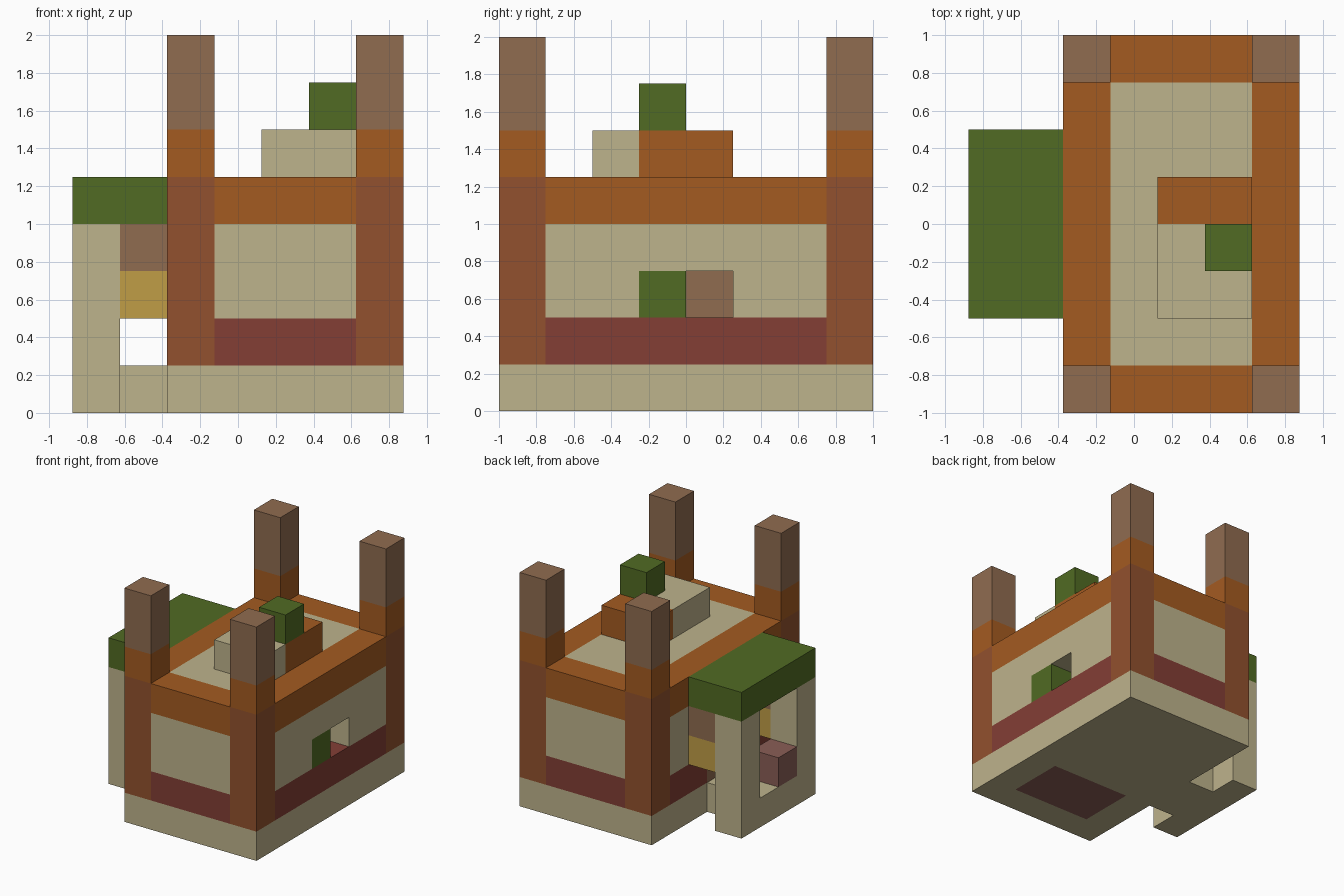
import bpy
import bmesh
from mathutils import Vector

if "Cube" in bpy.data.objects:
    bpy.data.objects.remove(bpy.data.objects["Cube"], do_unlink=True)

CELL = 0.25
ORIGIN = Vector((-0.875, -1, 0))


def linear(v):
    v /= 255
    return v / 12.92 if v <= 0.04045 else ((v + 0.055) / 1.055) ** 2.4


def material(name, r, g, b):
    colour = (linear(r), linear(g), linear(b), 1)
    mat = bpy.data.materials.new(name)
    mat.use_nodes = True
    mat.diffuse_color = colour
    bsdf = mat.node_tree.nodes["Principled BSDF"]
    bsdf.inputs["Base Color"].default_value = colour
    bsdf.inputs["Roughness"].default_value = 0.9
    return mat


beige = material("beige plaster", 190, 179, 140)
orange = material("orange timber", 164, 91, 33)
rust = material("rust timber", 146, 81, 46)
red = material("dark red brick", 131, 62, 53)
brown = material("brown wood", 144, 108, 80)
green = material("leaf green", 81, 107, 35)
yellow = material("straw yellow", 192, 158, 70)
pink = material("dusty pink", 138, 94, 86)


def box(name, mat, xs, ys, zs):
    """Block spanning whole grid cells, each range given as (start, end)."""
    low = ORIGIN + CELL * Vector((xs[0], ys[0], zs[0]))
    high = ORIGIN + CELL * Vector((xs[1], ys[1], zs[1]))
    bm = bmesh.new()
    bmesh.ops.create_cube(bm, size=1)
    for v in bm.verts:
        v.co = Vector(v.co[a] * (high[a] - low[a]) for a in range(3))
    mesh = bpy.data.meshes.new(name)
    bm.to_mesh(mesh)
    bm.free()
    mesh.materials.append(mat)
    obj = bpy.data.objects.new(name, mesh)
    obj.location = (low + high) / 2
    bpy.context.collection.objects.link(obj)


# Foundation around the inset floor panel
box("foundation_back", beige, (2, 7), (3, 8), (0, 1))
box("foundation_front", beige, (2, 7), (0, 1), (0, 1))
box("foundation_right", beige, (2, 3), (1, 3), (0, 1))
box("foundation_left", beige, (6, 7), (1, 3), (0, 1))
box("floor_panel", pink, (3, 6), (1, 3), (0, 1))

# Corner posts
for side, i in (("right", 2), ("left", 6)):
    for end, j in (("front", 0), ("back", 7)):
        for part, mat, zs in (("post", rust, (1, 5)), ("collar", orange, (5, 6)),
                              ("post_top", brown, (6, 8))):
            box(f"{end}_{side}_{part}", mat, (i, i + 1), (j, j + 1), zs)

# Front and back walls
for end, j in (("front", 0), ("back", 7)):
    for part, mat, zs in (("brick", red, (1, 2)), ("wall", beige, (2, 4)),
                          ("beam", orange, (4, 5))):
        box(f"{end}_{part}", mat, (3, 6), (j, j + 1), zs)

# Side walls, each with an opening in the middle
for side, i, start in (("right", 2, 4), ("left", 6, 3)):
    xs = (i, i + 1)
    box(f"{side}_wall_front", beige, xs, (1, start), (2, 4))
    box(f"{side}_wall_back", beige, xs, (5, 7), (2, 4))
    box(f"{side}_lintel", beige, xs, (start, 5), (3, 4))
    box(f"{side}_beam", orange, xs, (1, 7), (4, 5))
box("left_brick", red, (6, 7), (1, 7), (1, 2))
box("window_shutter", green, (6, 7), (3, 4), (2, 3))
box("right_brick_front", red, (2, 3), (1, 4), (1, 2))
box("right_brick_back", red, (2, 3), (5, 7), (1, 2))
box("door", brown, (2, 3), (4, 5), (1, 3))

# Flat roof and the blocks on it
box("roof", beige, (3, 6), (1, 7), (4, 5))
box("roof_block_front", beige, (4, 6), (2, 3), (5, 6))
box("roof_block_middle", beige, (4, 5), (3, 4), (5, 6))
box("roof_brick_middle", orange, (5, 6), (3, 4), (5, 6))
box("roof_brick_back", orange, (4, 6), (4, 5), (5, 6))
box("roof_plant", green, (5, 6), (3, 4), (6, 7))

# Side porch
box("porch_step", beige, (0, 2), (3, 5), (0, 1))
box("porch_roof", green, (0, 2), (2, 6), (5 - 1, 5))
box("porch_stool", pink, (0, 1), (3, 4), (1, 2))
for end, j in (("front", 2), ("back", 5)):
    ys = (j, j + 1)
    box(f"porch_{end}_column", beige, (0, 1), ys, (0, 4))
    box(f"porch_{end}_lamp", yellow, (1, 2), ys, (2, 3))
    box(f"porch_{end}_bracket", brown, (1, 2), ys, (3, 4))
